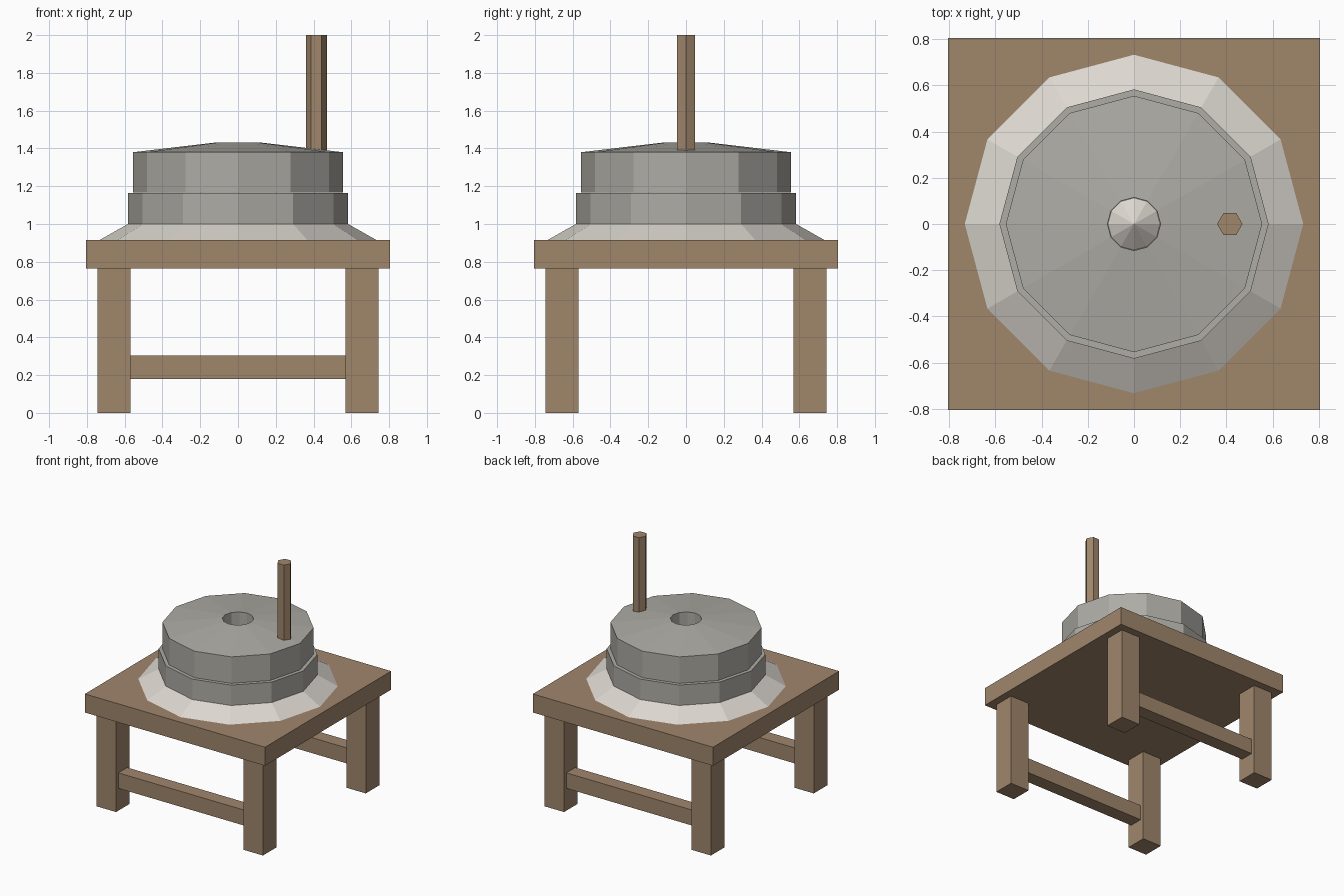
import bpy
import bmesh
from math import cos, sin, tau

if "Cube" in bpy.data.objects:
    bpy.data.objects.remove(bpy.data.objects["Cube"], do_unlink=True)


def material(name, rgb):
    m = bpy.data.materials.new(name)
    m.use_nodes = True
    colour = (*rgb, 1)
    m.diffuse_color = colour
    m.node_tree.nodes["Principled BSDF"].inputs["Base Color"].default_value = colour
    return m


WOOD = material("brown wood", (0.35, 0.24, 0.148))
STONE = material("grey stone", (0.42, 0.412, 0.375))
FLOUR = material("pale flour", (0.72, 0.68, 0.63))


def finish(name, bm, mat):
    bmesh.ops.recalc_face_normals(bm, faces=bm.faces)
    mesh = bpy.data.meshes.new(name)
    bm.to_mesh(mesh)
    bm.free()
    mesh.materials.append(mat)
    ob = bpy.data.objects.new(name, mesh)
    bpy.context.collection.objects.link(ob)
    return ob


def box(name, lo, hi, mat):
    bm = bmesh.new()
    bmesh.ops.create_cube(bm, size=1)
    for v in bm.verts:
        v.co = [a + (c + 0.5) * (b - a) for a, b, c in zip(lo, hi, v.co)]
    return finish(name, bm, mat)


def turned(name, profile, mat, sides=12, x=0):
    """Faceted solid from (radius, height) points; radius 0 is a pole."""
    bm = bmesh.new()
    rings = []
    for r, z in profile:
        if r == 0:
            rings.append([bm.verts.new((x, 0, z))] * sides)
        else:
            rings.append([bm.verts.new((x + r * cos(tau * i / sides), r * sin(tau * i / sides), z))
                          for i in range(sides)])
    for a, b in zip(rings, rings[1:]):
        for i in range(sides):
            j = (i + 1) % sides
            bm.faces.new(dict.fromkeys((a[i], a[j], b[j], b[i])))
    # Close flat ends that are not poles
    for ring in (rings[0], rings[-1]):
        if ring[0] is not ring[1]:
            bm.faces.new(ring)
    return finish(name, bm, mat)


# Table
box("table_top", (-0.805, -0.805, 0.765), (0.805, 0.805, 0.915), WOOD)
for fb, sy in (("front", -1), ("back", 1)):
    y0, y1 = sorted((sy * 0.57, sy * 0.743))
    for side, sx in (("left", 1), ("right", -1)):
        x0, x1 = sorted((sx * 0.57, sx * 0.743))
        box(f"{fb}_{side}_leg", (x0, y0, 0), (x1, y1, 0.765), WOOD)
    y0, y1 = sorted((sy * 0.6, sy * 0.713))
    box(f"{fb}_stretcher", (-0.57, y0, 0.18), (0.57, y1, 0.305), WOOD)

# Flour skirt and the two millstones
turned("flour_skirt", [(0.733, 0.915), (0.583, 1.0)], FLOUR)
turned("lower_millstone", [(0.583, 0.95), (0.583, 1.165)], STONE)
turned("upper_millstone", [(0, 1.166), (0.555, 1.166), (0.555, 1.38), (0.115, 1.432),
                           (0.115, 1.18), (0, 1.18)], STONE)

# Heap in the feed hole, and the turning handle
turned("feed_heap", [(0.113, 1.18), (0, 1.27)], FLOUR)
turned("handle", [(0.055, 1.36), (0.055, 2.0)], WOOD, sides=6, x=0.415)
